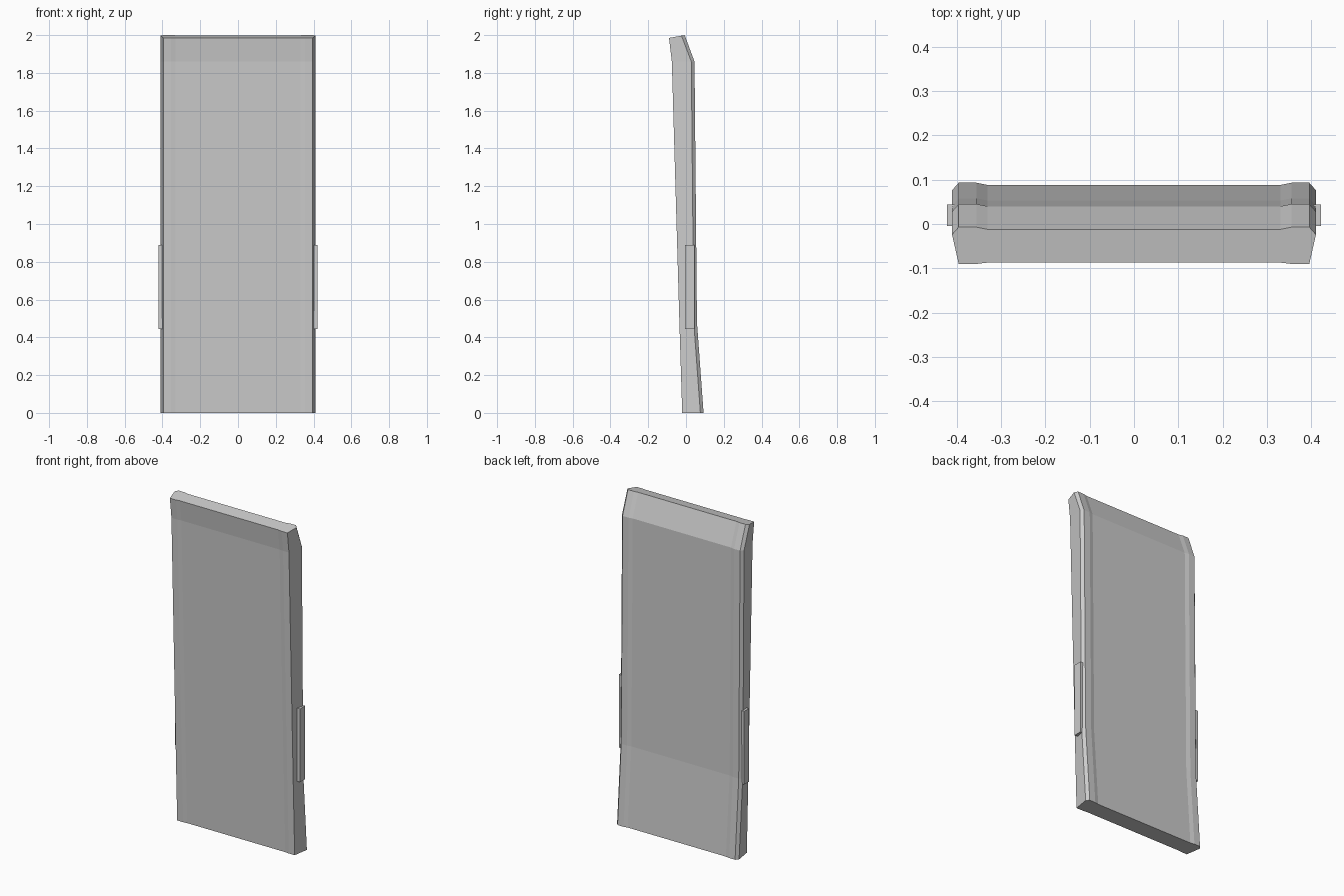
import bpy, bmesh

cube = bpy.data.objects.get("Cube")
if cube:
    bpy.data.objects.remove(cube, do_unlink=True)

grey = bpy.data.materials.new("plain grey")
grey.use_nodes = True
colour = (0.6, 0.6, 0.6, 1)
grey.diffuse_color = colour
grey.node_tree.nodes["Principled BSDF"].inputs["Base Color"].default_value = colour


def finish(name, bm):
    bmesh.ops.recalc_face_normals(bm, faces=bm.faces)
    mesh = bpy.data.meshes.new(name)
    bm.to_mesh(mesh)
    bm.free()
    mesh.materials.append(grey)
    obj = bpy.data.objects.new(name, mesh)
    bpy.context.collection.objects.link(obj)
    return obj


# Cross-section: raised side rims and chamfered back edges
def section(front, back, z_front, z_back):
    half = [(0.33, front + 0.003), (0.355, front), (0.395, front),
            (0.41, back - 0.017), (0.395, back), (0.355, back), (0.33, back - 0.005)]
    ring = half + [(-x, y) for x, y in reversed(half)]
    return [(x, y, z_front + (z_back - z_front) * (y - front) / (back - front))
            for x, y in ring]


# Bent panel lofted from the foot to the leaning top lip
levels = [(-0.02, 0.093, 0, 0), (-0.035, 0.058, 0.48, 0.48),
          (-0.075, 0.045, 1.86, 1.86), (-0.09, -0.007, 1.985, 2.0)]
bm = bmesh.new()
rings = [[bm.verts.new(p) for p in section(*level)] for level in levels]
for low, high in zip(rings, rings[1:]):
    for i in range(len(low)):
        j = (i + 1) % len(low)
        bm.faces.new((low[i], low[j], high[j], high[i]))
bm.faces.new(rings[0])
bm.faces.new(rings[-1])
finish("bent_panel", bm)

# Side plates
for name, side in (("left_side_plate", 1), ("right_side_plate", -1)):
    bm = bmesh.new()
    bmesh.ops.create_cube(bm, size=1)
    bmesh.ops.scale(bm, vec=(0.03, 0.049, 0.445), verts=bm.verts)
    bmesh.ops.translate(bm, vec=(side * 0.406, 0.0195, 0.6675), verts=bm.verts)
    finish(name, bm)
